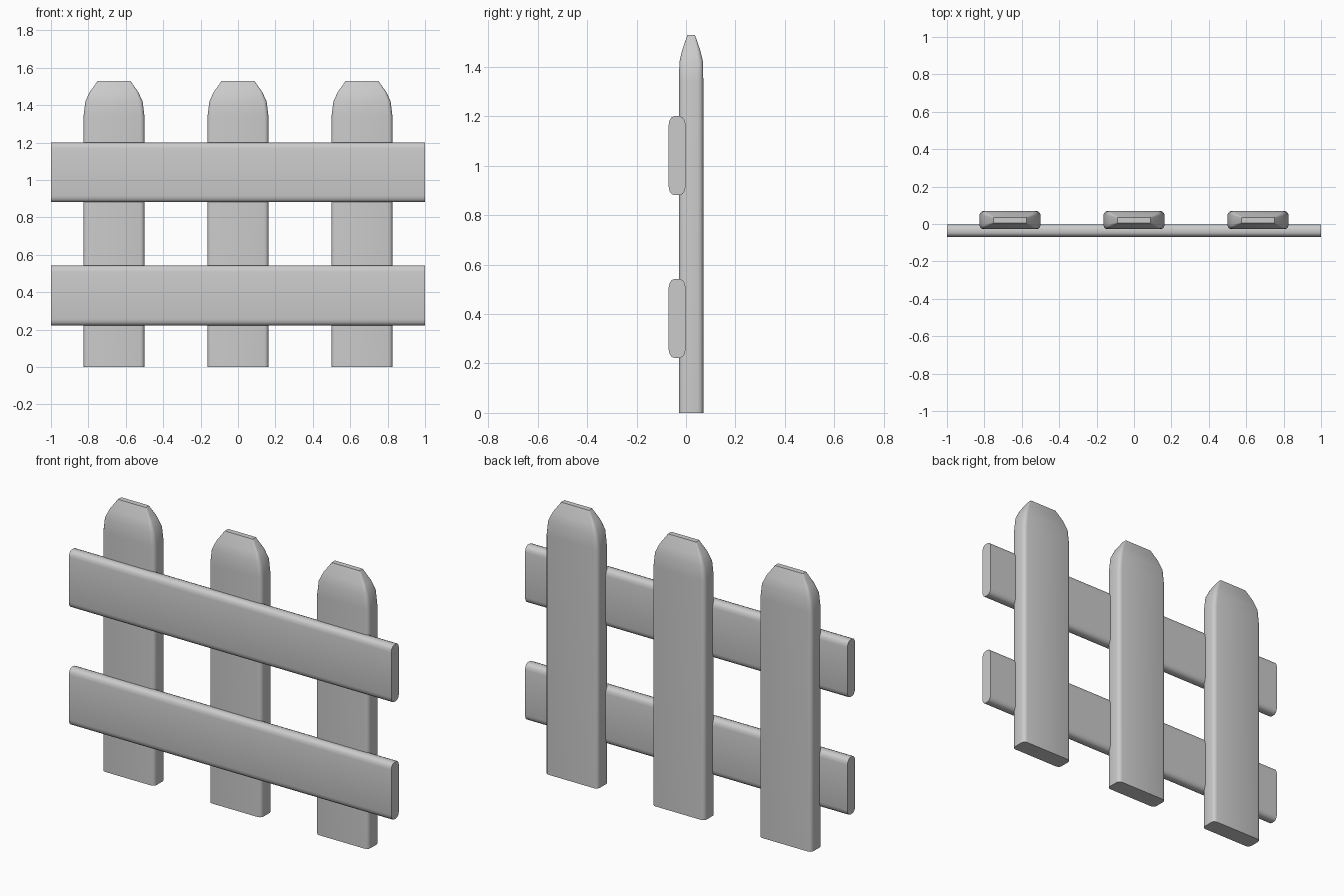
import bpy, bmesh, math

if "Cube" in bpy.data.objects:
    bpy.data.objects.remove(bpy.data.objects["Cube"])


def rounded_rect(hw, hd, rw, rd, segs=3):
    """Rectangle outline with elliptical rounded corners, counter-clockwise."""
    pts = []
    for k, (sx, sy) in enumerate([(1, 1), (-1, 1), (-1, -1), (1, -1)]):
        for i in range(segs + 1):
            a = math.pi / 2 * (k + i / segs)
            pts.append((sx * (hw - rw) + rw * math.cos(a),
                        sy * (hd - rd) + rd * math.sin(a)))
    return pts


def loft(name, rings):
    """Skin a stack of equal-length 3D rings and cap both ends."""
    bm = bmesh.new()
    loops = [[bm.verts.new(p) for p in ring] for ring in rings]
    n = len(loops[0])
    for a, b in zip(loops, loops[1:]):
        for i in range(n):
            j = (i + 1) % n
            bm.faces.new((a[i], a[j], b[j], b[i]))
    bm.faces.new(loops[0][::-1])
    bm.faces.new(loops[-1])
    bmesh.ops.recalc_face_normals(bm, faces=bm.faces[:])
    mesh = bpy.data.meshes.new(name)
    bm.to_mesh(mesh)
    bm.free()
    obj = bpy.data.objects.new(name, mesh)
    bpy.context.collection.objects.link(obj)
    bpy.ops.object.select_all(action='DESELECT')
    obj.select_set(True)
    bpy.context.view_layer.objects.active = obj
    bpy.ops.object.shade_smooth_by_angle(angle=math.radians(35))
    return obj


# Pickets: z, half width, half depth, corner radius per level, tapering at the top
LEVELS = [(0, .163, .049, .022), (1.34, .163, .049, .022),
          (1.42, .153, .048, .02), (1.47, .130, .036, .014),
          (1.53, .087, .015, .003)]
for side, x in (("left", -.663), ("middle", 0), ("right", .663)):
    rings = [[(x + px, .021 + py, z) for px, py in rounded_rect(hw, hd, r, r)]
             for z, hw, hd, r in LEVELS]
    loft(f"picket_{side}", rings)

# Horizontal rails across the front
for level, z in (("lower", .382), ("upper", 1.041)):
    section = rounded_rect(.034, .16, .024, .034)
    loft(f"rail_{level}", [[(x, -.036 + py, z + pz) for py, pz in section]
                           for x in (-1, 1)])
